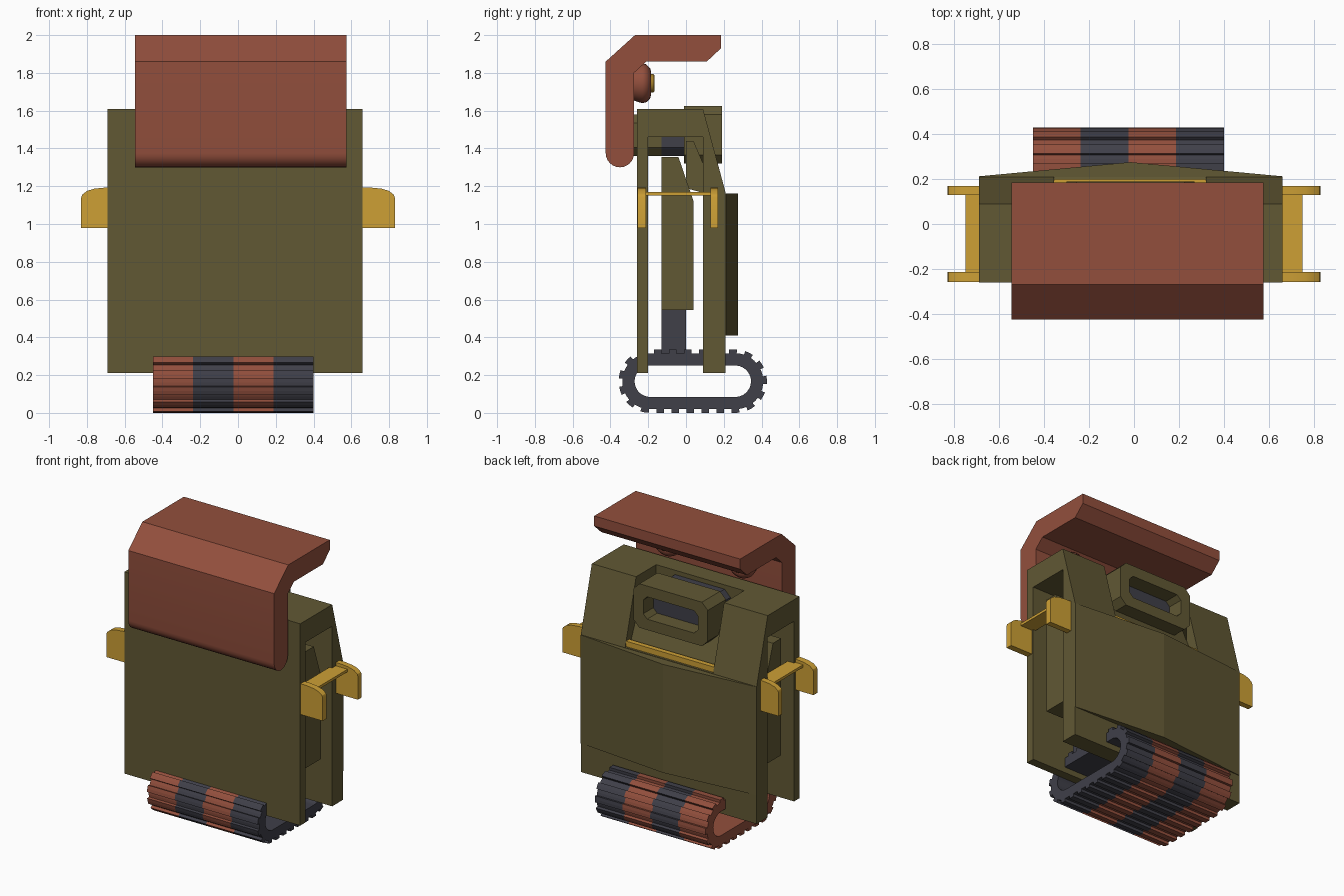
import bpy, bmesh, math

if "Cube" in bpy.data.objects:
    bpy.data.objects.remove(bpy.data.objects["Cube"])


def material(name, rgb):
    m = bpy.data.materials.new(name)
    m.diffuse_color = (*rgb, 1)
    m.use_nodes = True
    m.node_tree.nodes["Principled BSDF"].inputs["Base Color"].default_value = m.diffuse_color
    return m


OLIVE = material("olive", (0.120, 0.098, 0.034))
RED = material("rust_red", (0.290, 0.078, 0.046))
GREY = material("dark_grey", (0.050, 0.050, 0.066))
GOLD = material("gold", (0.610, 0.350, 0.036))


def finish(name, bm, *mats):
    bmesh.ops.recalc_face_normals(bm, faces=bm.faces[:])
    me = bpy.data.meshes.new(name)
    bm.to_mesh(me)
    bm.free()
    for m in mats:
        me.materials.append(m)
    ob = bpy.data.objects.new(name, me)
    bpy.context.collection.objects.link(ob)
    return ob


def smooth(ob, angle=35):
    bpy.ops.object.select_all(action='DESELECT')
    ob.select_set(True)
    bpy.context.view_layer.objects.active = ob
    bpy.ops.object.shade_smooth_by_angle(angle=math.radians(angle))


def prism(name, pts, a, b, mat, axis='x', holes=None):
    """Extrude a 2D profile along an axis; an optional matching inner loop makes a frame."""
    place = {'x': lambda p, t: (t, p[0], p[1]),
             'y': lambda p, t: (p[0], t, p[1]),
             'z': lambda p, t: (p[0], p[1], t)}[axis]
    bm = bmesh.new()
    n = len(pts)
    loops = [[bm.verts.new(place(p, t)) for p in ps]
             for ps in ([pts, holes] if holes else [pts]) for t in (a, b)]
    pairs = [(0, 1), (2, 3), (0, 2), (1, 3)] if holes else [(0, 1)]
    for u, v in pairs:
        for i in range(n):
            j = (i + 1) % n
            bm.faces.new((loops[u][i], loops[u][j], loops[v][j], loops[v][i]))
    if not holes:
        bm.faces.new(loops[0])
        bm.faces.new(loops[1])
    return finish(name, bm, mat)


def rect(x0, x1, z0, z1):
    return [(x0, z0), (x1, z0), (x1, z1), (x0, z1)]


def octagon(x0, x1, z0, z1, c):
    return [(x0 + c, z0), (x1 - c, z0), (x1, z0 + c), (x1, z1 - c),
            (x1 - c, z1), (x0 + c, z1), (x0, z1 - c), (x0, z0 + c)]


# body: two full shoulders and a cut-away middle
shoulder = [(-.26, .21), (-.26, 1.61), (.09, 1.61), (.21, 1.165), (.21, .21),
            (.09, .21), (.09, 1.46), (-.20, 1.46), (-.20, .21)]
prism("body_shoulder_left", shoulder, -.69, -.355, OLIVE)
prism("body_shoulder_right", shoulder, .32, .66, OLIVE)
prism("body_front_middle", [(-.26, .21), (-.26, 1.61), (-.13, 1.61), (-.13, 1.46),
                            (-.20, 1.46), (-.20, .21)], -.355, .32, OLIVE)
prism("body_back_middle", [(.09, .21), (.21, .21), (.21, 1.165), (.15, 1.18), (.04, 1.44),
                           (.0, 1.44), (.0, 1.19), (.09, 1.165)], -.355, .32, OLIVE)

# pointed plate on the back
prism("back_ridge", [(-.69, .205), (-.69, .212), (-.015, .275), (.66, .212), (.66, .205)],
      .41, 1.162, OLIVE, 'z')

# core between front and back walls, with the neck down to the track
prism("inner_core", [(-.13, .545), (.04, .545), (.04, 1.12), (-.04, 1.355), (-.13, 1.355)],
      -.64, .61, OLIVE)
prism("track_neck", rect(-.13, .0, .30, .56), -.44, .39, GREY)

# viewing box: frame, lens block and rear tube
prism("view_box", octagon(-.30, .27, 1.32, 1.625, .045), -.01, .19, OLIVE, 'y',
      octagon(-.225, .195, 1.395, 1.55, .03))
prism("view_lens", octagon(-.25, .22, 1.36, 1.58, .045), -.13, .08, GREY, 'y')
prism("view_tube", octagon(-.25, .22, 1.36, 1.58, .045), -.28, -.13, OLIVE, 'y')
prism("recess_bar", rect(.165, .20, 1.165, 1.205), -.355, .32, GOLD)

# hooked cover with rounded lower lip
lip = [(-.35 - .075 * math.cos(math.pi * i / 12), 1.375 - .075 * math.sin(math.pi * i / 12))
       for i in range(13)]
hook = [(.185, 1.93), (.185, 2.0), (-.27, 2.0), (-.425, 1.86)] + lip + \
       [(-.275, 1.80), (-.21, 1.86), (.11, 1.86)]
smooth(prism("hooked_cover", hook, -.545, .575, RED), 25)


# round knobs inside the cover
def lathe(name, profile, x, z, mat, seg=32):
    bm = bmesh.new()
    rings = [[bm.verts.new((x + r * math.cos(2 * math.pi * k / seg), y,
                            z + r * math.sin(2 * math.pi * k / seg))) for k in range(seg)]
             for y, r in profile]
    for a, b in zip(rings, rings[1:]):
        for k in range(seg):
            j = (k + 1) % seg
            bm.faces.new((a[k], a[j], b[j], b[k]))
    bm.faces.new(rings[0])
    bm.faces.new(rings[-1])
    smooth(finish(name, bm, mat))


for side, x in (("left", -.27), ("right", .30)):
    lathe("knob_" + side, [(-.28, .09), (-.25, .10), (-.23, .105), (-.21, .10), (-.19, .08),
                           (-.185, .06)], x, 1.745, RED)
    lathe("knob_cap_" + side, [(-.19, .05), (-.175, .05), (-.167, .042)], x, 1.745, GOLD)

# side handles: two fins and a thin link plate on each side
for side, s, x0 in (("left", -1, .685), ("right", 1, .655)):
    fin = [(s * x, z) for x, z in ((x0, .98), (.83, .98), (.83, 1.14), (.825, 1.155),
                                   (.80, 1.175), (.76, 1.187), (.70, 1.193), (x0, 1.193))]
    smooth(prism("front_fin_" + side, fin, -.257, -.213, GOLD, 'y'), 30)
    smooth(prism("back_fin_" + side, fin, .13, .17, GOLD, 'y'), 30)
    prism("fin_link_" + side, rect(-.215, .135, 1.152, 1.17), s * .64, s * .75, GOLD)

# track: toothed stadium band in four stripes
HALF, R, CY, CZ = .225, .148, .036, .1675
LENGTH = 4 * HALF + 2 * math.pi * R


def stadium(t, r):
    """Point at distance t along the band, pushed out to radius r."""
    t %= LENGTH
    arc = math.pi * R
    if t < 2 * HALF:
        return CY - HALF + t, CZ + r
    t -= 2 * HALF
    if t < arc:
        return CY + HALF + r * math.sin(t / R), CZ + r * math.cos(t / R)
    t -= arc
    if t < 2 * HALF:
        return CY + HALF - t, CZ - r
    t -= 2 * HALF
    return CY - HALF - r * math.sin(t / R), CZ - r * math.cos(t / R)


TEETH = 23
outer, inner = [], []
for k in range(TEETH):
    for f, r in ((-.25, R), (-.25, .1675), (0, .1675), (.25, .1675), (.25, R), (.5, R)):
        t = (k + f + .5) * LENGTH / TEETH
        outer.append(stadium(t, r))
        inner.append(stadium(t, .083))
for i in range(4):
    x0 = -.45 + i * .2125
    band = prism("track_stripe_%d" % (i + 1), outer, x0, x0 + .2125,
                 GREY if i % 2 else RED, 'x', inner)
    bm = bmesh.new()
    bm.from_mesh(band.data)
    bmesh.ops.remove_doubles(bm, verts=bm.verts[:], dist=1e-5)
    bmesh.ops.recalc_face_normals(bm, faces=bm.faces[:])
    bm.to_mesh(band.data)
    bm.free()
